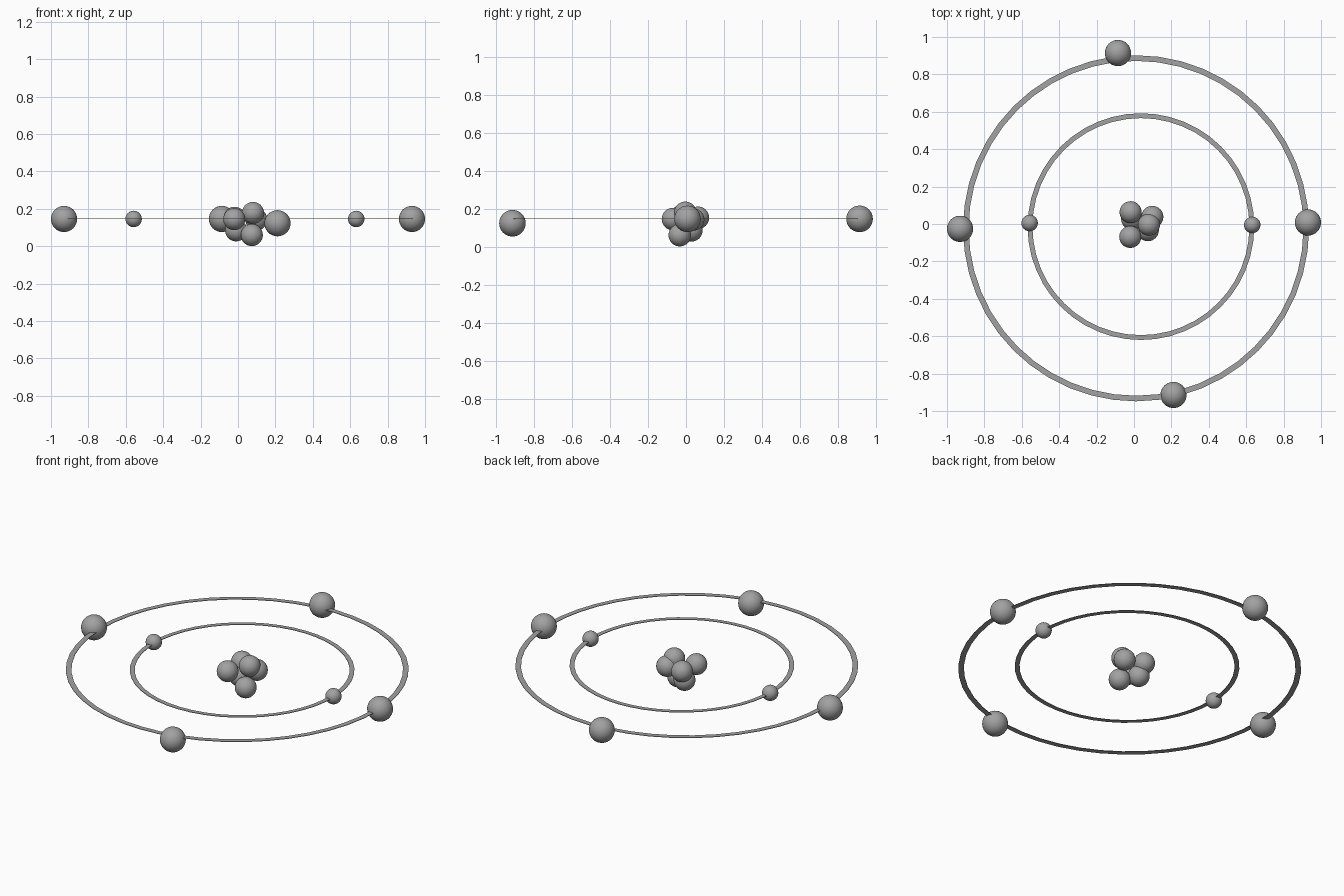
import bpy
import bmesh
from math import cos, sin, tau

cube = bpy.data.objects.get("Cube")
if cube:
    bpy.data.objects.remove(cube, do_unlink=True)

# Single grey material
grey = bpy.data.materials.new("mid_grey")
grey.use_nodes = True
grey.diffuse_color = (0.36, 0.36, 0.36, 1)
grey.node_tree.nodes["Principled BSDF"].inputs["Base Color"].default_value = (0.36, 0.36, 0.36, 1)


def finish(name, bm, location, smooth):
    mesh = bpy.data.meshes.new(name)
    bm.to_mesh(mesh)
    bm.free()
    mesh.materials.append(grey)
    for face in mesh.polygons:
        face.use_smooth = smooth
    obj = bpy.data.objects.new(name, mesh)
    obj.location = location
    bpy.context.collection.objects.link(obj)


def ball(name, location, radius):
    bm = bmesh.new()
    bmesh.ops.create_uvsphere(bm, u_segments=32, v_segments=16, radius=radius)
    finish(name, bm, location, True)


def flat_ring(name, location, outer, width, height=0.003, segments=48):
    # Rectangular profile swept round a circle
    inner, h = outer - width, height / 2
    profile = [(inner, -h), (outer, -h), (outer, h), (inner, h)]
    bm = bmesh.new()
    loops = []
    for i in range(segments):
        a = tau * i / segments
        loops.append([bm.verts.new((r * cos(a), r * sin(a), z)) for r, z in profile])
    for i, here in enumerate(loops):
        there = loops[(i + 1) % segments]
        for j in range(4):
            k = (j + 1) % 4
            bm.faces.new((here[j], there[j], there[k], here[k]))
    bmesh.ops.recalc_face_normals(bm, faces=bm.faces)
    finish(name, bm, location, False)


# Orbit rings
flat_ring("outer_orbit", (0.011, -0.023, 0.146), 0.925, 0.03)
flat_ring("inner_orbit", (0.037, -0.014, 0.146), 0.606, 0.026)

# Nucleus cluster
nucleus = [(-0.018, 0.063, 0.152), (-0.02, -0.069, 0.145), (0.098, 0.038, 0.143),
           (0.08, -0.004, 0.178), (0.074, -0.033, 0.06), (-0.01, 0.028, 0.085)]
for i, place in enumerate(nucleus):
    ball(f"nucleus_ball_{i + 1}", place, 0.059)

# Large balls on the outer orbit
outer_balls = [(-0.93, -0.026, 0.146), (0.93, 0.008, 0.146),
               (-0.086, 0.914, 0.146), (0.211, -0.914, 0.123)]
for i, place in enumerate(outer_balls):
    ball(f"outer_ball_{i + 1}", place, 0.07)

# Small balls on the inner orbit
for side, place in (("right", (-0.558, 0.005, 0.146)), ("left", (0.632, -0.005, 0.146))):
    ball(f"inner_ball_{side}", place, 0.044)
